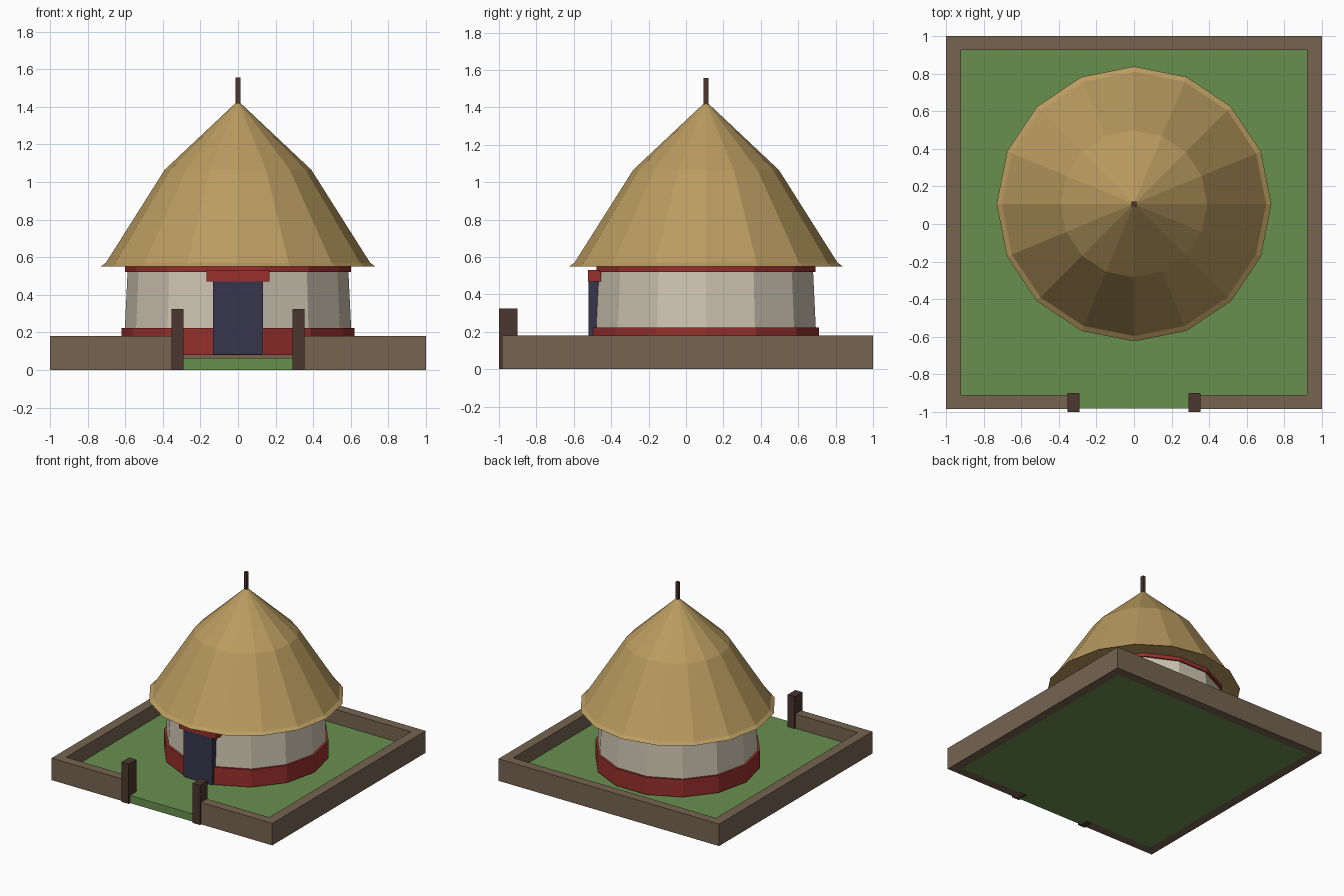
import bpy, bmesh, math

if "Cube" in bpy.data.objects:
    bpy.data.objects.remove(bpy.data.objects["Cube"])

HUT_Y = 0.107  # the hut sits a little behind the middle of the yard


def material(name, r, g, b):
    lin = [((c / 255 + 0.055) / 1.055) ** 2.4 for c in (r, g, b)]
    m = bpy.data.materials.new(name)
    m.diffuse_color = (*lin, 1)
    m.use_nodes = True
    m.node_tree.nodes["Principled BSDF"].inputs["Base Color"].default_value = m.diffuse_color
    return m


THATCH = material("thatch", 186, 156, 96)
PLASTER = material("plaster", 208, 199, 180)
RED = material("red_paint", 152, 48, 44)
DOOR = material("dark_blue", 54, 54, 76)
MUD = material("mud_brick", 118, 100, 80)
WOOD = material("dark_wood", 76, 54, 46)
GRASS = material("grass", 104, 144, 78)


def finish(name, bm, mat):
    bmesh.ops.recalc_face_normals(bm, faces=bm.faces)
    me = bpy.data.meshes.new(name)
    bm.to_mesh(me)
    bm.free()
    me.materials.append(mat)
    ob = bpy.data.objects.new(name, me)
    bpy.context.collection.objects.link(ob)
    return ob


def box(name, mat, x, y, z):
    bm = bmesh.new()
    bmesh.ops.create_cube(bm, size=1)
    for v in bm.verts:
        for i, (lo, hi) in enumerate((x, y, z)):
            v.co[i] = lo if v.co[i] < 0 else hi
    return finish(name, bm, mat)


def lathe(name, mat, sides, profile):
    """Faceted solid from (radius, z) points; radius 0 makes an apex."""
    bm = bmesh.new()
    rings = []
    for r, z in profile:
        n = sides if r else 1
        rings.append([bm.verts.new((r * math.cos(2 * math.pi * i / sides),
                                    HUT_Y + r * math.sin(2 * math.pi * i / sides), z))
                      for i in range(n)])
    for a, b in zip(rings, rings[1:]):
        for i in range(sides):
            j = (i + 1) % sides
            if len(b) == 1:
                bm.faces.new((a[i], a[j], b[0]))
            else:
                bm.faces.new((a[i], a[j], b[j], b[i]))
    for ring in (rings[0], rings[-1]):
        if len(ring) > 1:
            bm.faces.new(ring)
    return finish(name, bm, mat)


# yard floor, with a strip running out through the gate
box("yard_grass", GRASS, (-0.925, 0.925), (-0.91, 0.925), (0, 0.063))
box("gate_grass", GRASS, (-0.3, 0.3), (-0.982, -0.91), (0, 0.063))

# yard walls and gate posts
box("back_yard_wall", MUD, (-1, 1), (0.925, 1), (0, 0.18))
for side, s in (("left", -1), ("right", 1)):
    def span(a, b):
        return tuple(sorted((a * s, b * s)))
    box(side + "_yard_wall", MUD, span(0.92, 1), (-0.985, 0.925), (0, 0.18))
    box(side + "_front_yard_wall", MUD, span(0.32, 0.92), (-0.985, -0.91), (0, 0.18))
    box(side + "_gate_post", WOOD, span(0.29, 0.355), (-1, -0.9), (0, 0.325))

# round house
lathe("base_band", RED, 14, [(0.619, 0.08), (0.619, 0.222)])
lathe("house_wall", PLASTER, 14, [(0.603, 0.2), (0.587, 0.53)])
lathe("top_band", RED, 14, [(0.6, 0.52), (0.6, 0.553)])

# doorway
box("door", DOOR, (-0.132, 0.132), (-0.52, -0.44), (0.083, 0.475))
box("door_lintel", RED, (-0.168, 0.168), (-0.524, -0.455), (0.47, 0.53))

# thatched roof and its pole
lathe("thatched_roof", THATCH, 16, [(0.731, 0.55), (0.703, 0.57), (0.39, 1.065), (0, 1.432)])
box("roof_pole", WOOD, (-0.013, 0.013), (HUT_Y - 0.013, HUT_Y + 0.013), (1.38, 1.557))
